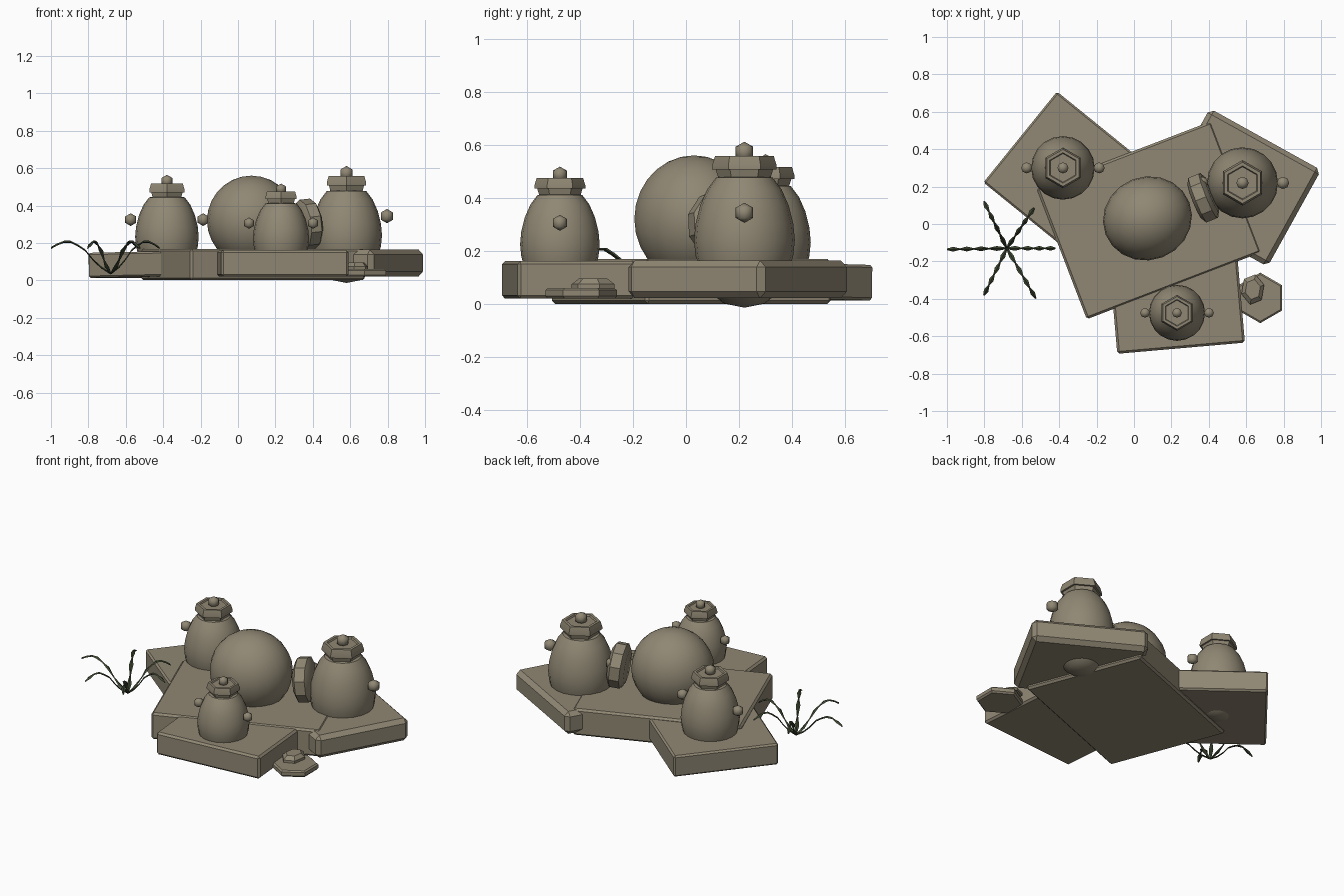
import bpy, bmesh, math
from mathutils import Matrix, Vector

if "Cube" in bpy.data.objects:
    bpy.data.objects.remove(bpy.data.objects["Cube"])


def material(name, rgb):
    m = bpy.data.materials.new(name)
    m.use_nodes = True
    m.diffuse_color = (*rgb, 1)
    bsdf = m.node_tree.nodes["Principled BSDF"]
    bsdf.inputs["Base Color"].default_value = (*rgb, 1)
    bsdf.inputs["Roughness"].default_value = 0.9
    return m


STONE = material("weathered stone", (0.28, 0.245, 0.175))
LEAF = material("dark green leaf", (0.045, 0.06, 0.03))


def finish(name, bm, mat, angle=35):
    bmesh.ops.recalc_face_normals(bm, faces=bm.faces[:])
    mesh = bpy.data.meshes.new(name)
    bm.to_mesh(mesh)
    bm.free()
    mesh.materials.append(mat)
    ob = bpy.data.objects.new(name, mesh)
    bpy.context.collection.objects.link(ob)
    bpy.ops.object.select_all(action='DESELECT')
    ob.select_set(True)
    bpy.context.view_layer.objects.active = ob
    bpy.ops.object.shade_smooth_by_angle(angle=math.radians(angle))
    return ob


def lathe(name, profile, sides, loc, scale=1, phase=0, turn=Matrix(), angle=35):
    """Revolve (radius, height) points around z, then turn and place."""
    bm = bmesh.new()
    rings = []
    for r, z in profile:
        rings.append([bm.verts.new((r * math.cos(a), r * math.sin(a), z))
                      for a in (phase + math.tau * i / sides for i in range(sides))])
    for low, high in zip(rings, rings[1:]):
        for i in range(sides):
            j = (i + 1) % sides
            bm.faces.new((low[i], low[j], high[j], high[i]))
    bmesh.ops.remove_doubles(bm, verts=bm.verts[:], dist=1e-5)
    bm.transform(Matrix.Translation(loc) @ turn @ Matrix.Scale(scale, 4))
    return finish(name, bm, STONE, angle)


def slab(name, loc, size, degrees, bevel, tilt=0):
    bm = bmesh.new()
    bmesh.ops.create_cube(bm, size=1)
    bm.transform(Matrix.Diagonal((*size, 1)))
    bmesh.ops.bevel(bm, geom=bm.edges[:], offset=bevel, segments=1, affect='EDGES')
    bm.transform(Matrix.Translation(loc) @ Matrix.Rotation(math.radians(degrees), 4, 'Z')
                 @ Matrix.Rotation(math.radians(tilt), 4, 'Y'))
    return finish(name, bm, STONE, 20)


# Paving slabs
slab("central_slab", (0.08, 0.02, 0.085), (1.0, 0.75, 0.168), 21, 0.012)
slab("right_slab", (0.56, 0.195, 0.093), (0.68, 0.59, 0.142), -29, 0.025)
slab("back_slab", (-0.355, 0.26, 0.086), (0.65, 0.625, 0.134), -39, 0.01, -1)
slab("front_slab", (0.23, -0.415, 0.091), (0.685, 0.5, 0.142), 5, 0.012)

# Pot shapes: egg body, six-sided cap, round knobs on top and at both sides
EGG = [(0, -0.94), (0.4, -0.86), (0.7, -0.62), (0.88, -0.25), (0.97, 0.1), (1, 0.4),
       (0.97, 0.72), (0.88, 1.08), (0.74, 1.4), (0.56, 1.64), (0, 1.72)]
CAP = [(0, 1.5), (0.5, 1.58), (0.57, 1.8), (0.64, 1.8), (0.64, 1.88), (0.58, 2.07),
       (0.48, 2.07), (0.45, 2.02), (0, 2.02)]
KNOB = [(0, -1), (0.87, -0.5), (0.87, 0.5), (0, 1)]


def pot(place, x, y, r):
    z = 0.165
    lathe(place + "_pot_body", EGG, 20, (x, y, z), r)
    lathe(place + "_pot_cap", CAP, 6, (x, y, z), r, math.pi / 6, angle=20)
    for part, dx, dz in (("top", 0, 2.15), ("left", 1.14, 0.94), ("right", -1.14, 0.94)):
        lathe(f"{place}_pot_{part}_knob", KNOB, 8, (x + dx * r, y, z + dz * r),
              0.2 * r, angle=65)


pot("right", 0.58, 0.22, 0.19)
pot("back", -0.38, 0.30, 0.17)
pot("front", 0.23, -0.475, 0.15)

# Large boulder
bm = bmesh.new()
bmesh.ops.create_uvsphere(bm, u_segments=20, v_segments=14, radius=1)
bm.transform(Matrix.Translation((0.072, 0.03, 0.32))
             @ Matrix.Rotation(math.radians(21), 4, 'Z')
             @ Matrix.Diagonal((0.24, 0.223, 0.24, 1)))
finish("boulder", bm, STONE)

# Upright wheel stone leaning between the boulder and the right pot
lean = Matrix.Rotation(math.radians(22), 4, 'Z') @ Matrix.Rotation(math.radians(84), 4, 'Y')
lathe("wheel_stone", [(0, -0.05), (0.1, -0.05), (0.135, -0.03), (0.135, 0.03),
                      (0.1, 0.05), (0, 0.05)], 10, (0.37, 0.14, 0.3), turn=lean)

# Low stepping stone with a pebble on it
lathe("stepping_stone", [(0, 0), (0.125, 0), (0.135, 0.01), (0.135, 0.032), (0.125, 0.04), (0, 0.04)],
      6, (0.675, -0.395, 0.02), phase=math.pi / 6, angle=20)
lathe("pebble", [(0, 0), (0.075, 0), (0.075, 0.015), (0.05, 0.036), (0, 0.036)],
      6, (0.635, -0.35, 0.06), phase=0.3, turn=Matrix.Diagonal((0.85, 1.1, 1, 1)), angle=20)

# Arching leaves of the plant: strips pinched between leaflets
ARCH = [(0, 0.035), (0.17, 0.07), (0.3, 0.11), (0.43, 0.16), (0.55, 0.185),
        (0.67, 0.205), (0.78, 0.205), (0.9, 0.19), (1, 0.172)]
for n, (degrees, length) in enumerate([(0, 0.26), (56, 0.26), (116, 0.28),
                                       (181, 0.32), (244, 0.28), (300, 0.31)]):
    bm = bmesh.new()
    a = math.radians(degrees)
    out, side = Vector((math.cos(a), math.sin(a), 0)), Vector((-math.sin(a), math.cos(a), 0))
    rows = []
    for i, (t, z) in enumerate(ARCH):
        half = 0.013 if i % 2 else 0.004
        spine = Vector((-0.68, -0.13, z)) + out * (t * length)
        rows.append([bm.verts.new(spine + side * half),
                     bm.verts.new(spine + Vector((0, 0, 0.007))),
                     bm.verts.new(spine - side * half),
                     bm.verts.new(spine - Vector((0, 0, 0.004)))])
    for p, q in zip(rows, rows[1:]):
        for i in range(4):
            j = (i + 1) % 4
            bm.faces.new((p[i], p[j], q[j], q[i]))
    bm.faces.new(rows[0])
    bm.faces.new(rows[-1])
    finish(f"plant_leaf_{n + 1}", bm, LEAF)
